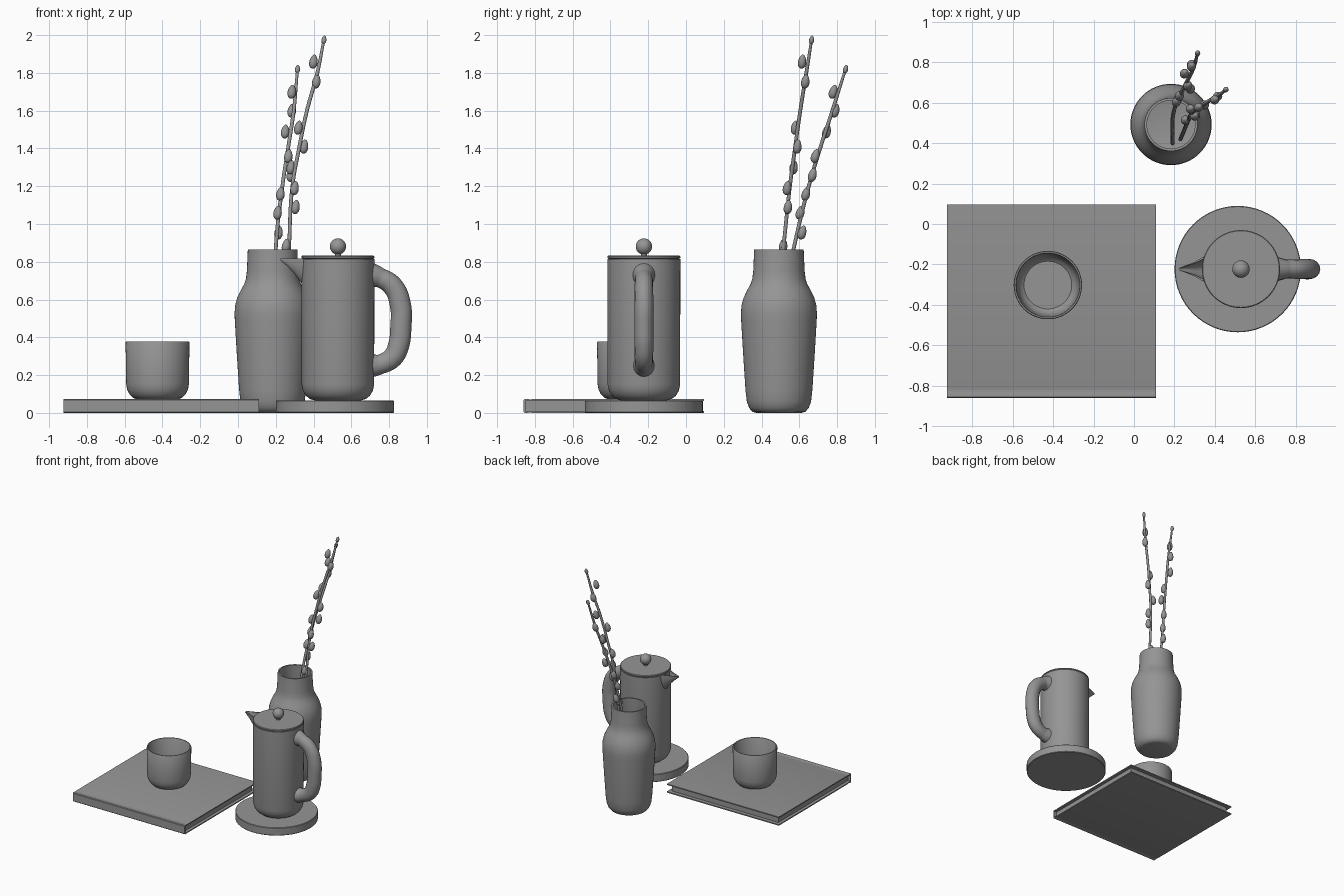
import bpy, bmesh, math
from mathutils import Vector

cube = bpy.data.objects.get("Cube")
if cube:
    bpy.data.objects.remove(cube, do_unlink=True)

grey = bpy.data.materials.new("plain grey")
grey.use_nodes = True
tone = (0.3, 0.3, 0.3, 1)
grey.diffuse_color = tone
grey.node_tree.nodes["Principled BSDF"].inputs["Base Color"].default_value = tone


def finish(name, bm, loc=(0, 0, 0), angle=35):
    """Turn a bmesh into a shaded object."""
    bmesh.ops.remove_doubles(bm, verts=bm.verts, dist=1e-5)
    bmesh.ops.recalc_face_normals(bm, faces=bm.faces)
    mesh = bpy.data.meshes.new(name)
    bm.to_mesh(mesh)
    bm.free()
    obj = bpy.data.objects.new(name, mesh)
    obj.location = loc
    bpy.context.collection.objects.link(obj)
    mesh.materials.append(grey)
    bpy.ops.object.select_all(action="DESELECT")
    bpy.context.view_layer.objects.active = obj
    obj.select_set(True)
    bpy.ops.object.shade_smooth_by_angle(angle=math.radians(angle))
    return obj


def lathe(name, profile, loc, steps=64):
    """Spin a radius/height profile around the vertical axis."""
    bm = bmesh.new()
    verts = [bm.verts.new((r, 0, z)) for r, z in profile]
    edges = [bm.edges.new(pair) for pair in zip(verts, verts[1:])]
    bmesh.ops.spin(bm, geom=verts + edges, cent=(0, 0, 0), axis=(0, 0, 1),
                   angle=math.tau, steps=steps)
    return finish(name, bm, loc)


def extrude_x(name, outline, x0, x1):
    """Extrude a y/z outline from x0 to x1."""
    bm = bmesh.new()
    face = bm.faces.new([bm.verts.new((x0, y, z)) for y, z in outline])
    moved = bmesh.ops.extrude_face_region(bm, geom=[face])["geom"]
    bmesh.ops.translate(bm, vec=(x1 - x0, 0, 0),
                        verts=[v for v in moved if isinstance(v, bmesh.types.BMVert)])
    return finish(name, bm)


def tube(name, points, radius, widths=None, flatten=1, res=10):
    """Sweep a round section along a smooth path."""
    curve = bpy.data.curves.new(name, "CURVE")
    curve.dimensions = "3D"
    curve.bevel_depth, curve.bevel_resolution = radius, 6
    curve.resolution_u, curve.use_fill_caps = res, True
    spline = curve.splines.new("BEZIER")
    spline.bezier_points.add(len(points) - 1)
    for i, (bp, co) in enumerate(zip(spline.bezier_points, points)):
        bp.co = co
        bp.handle_left_type = bp.handle_right_type = "AUTO"
        bp.radius = widths[i] if widths else 1
    temp = bpy.data.objects.new(name + " path", curve)
    bpy.context.collection.objects.link(temp)
    bpy.context.view_layer.update()
    bm = bmesh.new()
    bm.from_mesh(temp.to_mesh())
    temp.to_mesh_clear()
    bpy.data.objects.remove(temp)
    mid = points[0][1]
    for v in bm.verts:
        v.co.y = mid + (v.co.y - mid) * flatten
    return finish(name, bm)


# Book: wrapped cover with a hinge groove, and a recessed page block
top, t, front, back = 0.073, 0.009, -0.86, 0.096
half = [(back, top), (-0.815, top), (-0.825, top - 0.003), (-0.835, top), (front + 0.005, top),
        (front, top - 0.005)]
inner = [(front + t, t), (front + t, top - t), (back, top - t)]
cover = half + [(y, top - z) for y, z in reversed(half)] + [(back, t)] + inner
extrude_x("book_cover", cover, -0.925, 0.11)
pages = [(front + t, t), (back - 0.03, t), (back - 0.03, top - t), (front + t, top - t)]
extrude_x("book_pages", pages, -0.9, 0.085)

# Cup with a rounded foot and a hollow inside
lathe("cup", [(0, 0), (0.112, 0), (0.13, 0.007), (0.148, 0.025), (0.161, 0.05), (0.166, 0.08),
              (0.169, 0.3), (0.166, 0.305), (0.159, 0.305), (0.156, 0.3), (0.152, 0.085),
              (0.146, 0.055), (0.134, 0.03), (0.118, 0.018), (0, 0.018)], (-0.426, -0.302, top))

# Vase with a soft shoulder and open neck
wall = [(0.14, 0.006), (0.158, 0.026), (0.17, 0.06), (0.177, 0.12), (0.19, 0.32), (0.2, 0.49),
        (0.201, 0.53), (0.198, 0.57), (0.187, 0.61), (0.168, 0.65), (0.151, 0.68),
        (0.141, 0.71), (0.136, 0.75), (0.131, 0.865)]
inside = [(r - 0.012, max(z, 0.02)) for r, z in reversed(wall)]
lathe("vase", [(0, 0), (0.12, 0)] + wall + inside + [(0, 0.02)], (0.183, 0.492, 0))

# Coaster
lathe("coaster", [(0, 0), (0.309, 0), (0.3125, 0.004), (0.3125, 0.062), (0.309, 0.066),
                  (0, 0.066)], (0.513, -0.223, 0))

# Pot body, lid and knob
px, py = 0.529, -0.223
lathe("pot_body", [(0, 0.066), (0.12, 0.066), (0.147, 0.073), (0.169, 0.09), (0.185, 0.117),
                   (0.192, 0.15), (0.193, 0.815), (0.188, 0.815), (0, 0.815)], (px, py, 0))
lathe("pot_lid", [(0, 0.815), (0.186, 0.815), (0.193, 0.821), (0.193, 0.828), (0.189, 0.832),
                  (0, 0.832)], (px, py, 0))
knob = [(0.043 * math.sin(a), 0.881 - 0.043 * math.cos(a))
        for a in (math.pi * i / 16 for i in range(17))]
lathe("lid_knob", knob, (px, py, 0), 32)
lathe("knob_stem", [(0, 0.83), (0.016, 0.83), (0.016, 0.85), (0, 0.85)], (px, py, 0), 24)

# Pouring spout: trough sections shrinking towards the tip
bm = bmesh.new()
rows = []
for x, width, depth in ((0.37, 0.075, 0.155), (0.335, 0.057, 0.13), (0.30, 0.036, 0.083),
                        (0.26, 0.02, 0.04), (0.226, 0.007, 0.012)):
    arc = [(math.cos(math.pi * i / 12), math.sin(math.pi * i / 12)) for i in range(13)]
    rim = [bm.verts.new((x, py + width * c, 0.818 - depth * s)) for c, s in arc]
    groove = [bm.verts.new((x, py + width * 0.8 * c, 0.818 - depth * 0.8 * s))
              for c, s in reversed(arc)]
    rows.append(rim + groove)
for a, b in zip(rows, rows[1:]):
    for i in range(len(a)):
        j = (i + 1) % len(a)
        bm.faces.new((a[i], a[j], b[j], b[i]))
bm.faces.new(rows[0])
bm.faces.new(rows[-1])
finish("pot_spout", bm)

# Looped handle, flared where it meets the body
loop = [(0.69, 0.73), (0.755, 0.714), (0.82, 0.67), (0.86, 0.57), (0.862, 0.45),
        (0.851, 0.36), (0.82, 0.295), (0.755, 0.258), (0.69, 0.25)]
tube("pot_handle", [(x, py, z) for x, z in loop], 0.056,
     [1.3, 0.92, 0.97, 1, 1, 1, 0.97, 0.92, 1.2], 0.9)

# Twigs standing in the vase, each carrying soft buds
twigs = {
    "rear": ([(0.19, 0.4, 0.04), (0.2, 0.57, 0.87), (0.235, 0.65, 1.2), (0.265, 0.71, 1.4),
              (0.295, 0.775, 1.6), (0.315, 0.845, 1.82)],
             [(0.215, 0.615, 0.955), (0.21, 0.605, 1.06), (0.225, 0.635, 1.16),
              (0.28, 0.67, 1.26), (0.267, 0.685, 1.36), (0.25, 0.745, 1.49),
              (0.285, 0.79, 1.6), (0.285, 0.78, 1.7)]),
    "side": ([(0.23, 0.42, 0.04), (0.27, 0.515, 0.87), (0.288, 0.55, 1.2), (0.323, 0.577, 1.4),
              (0.365, 0.605, 1.6), (0.42, 0.637, 1.8), (0.455, 0.665, 1.975)],
             [(0.255, 0.515, 0.885), (0.305, 0.54, 1.09), (0.3, 0.535, 1.19),
              (0.28, 0.57, 1.3), (0.35, 0.59, 1.41), (0.32, 0.578, 1.51),
              (0.415, 0.632, 1.755), (0.4, 0.615, 1.86)]),
}
for side, (path, buds) in twigs.items():
    tube(side + "_twig", path, 0.009, [1.1] * (len(path) - 1) + [0.8])
    lean = (Vector(path[-1]) - Vector(path[1])).to_track_quat("Z", "Y")
    for n, spot in enumerate(buds + [path[-1]]):
        size = 0.6 if n == len(buds) else 1
        bm = bmesh.new()
        bmesh.ops.create_uvsphere(bm, u_segments=16, v_segments=10, radius=1)
        for v in bm.verts:
            taper = 1 - 0.2 * v.co.z
            v.co = lean @ Vector((v.co.x * 0.022 * taper, v.co.y * 0.022 * taper,
                                  v.co.z * 0.038)) * size
        finish(f"{side}_bud_{n + 1}", bm, spot, 60)
